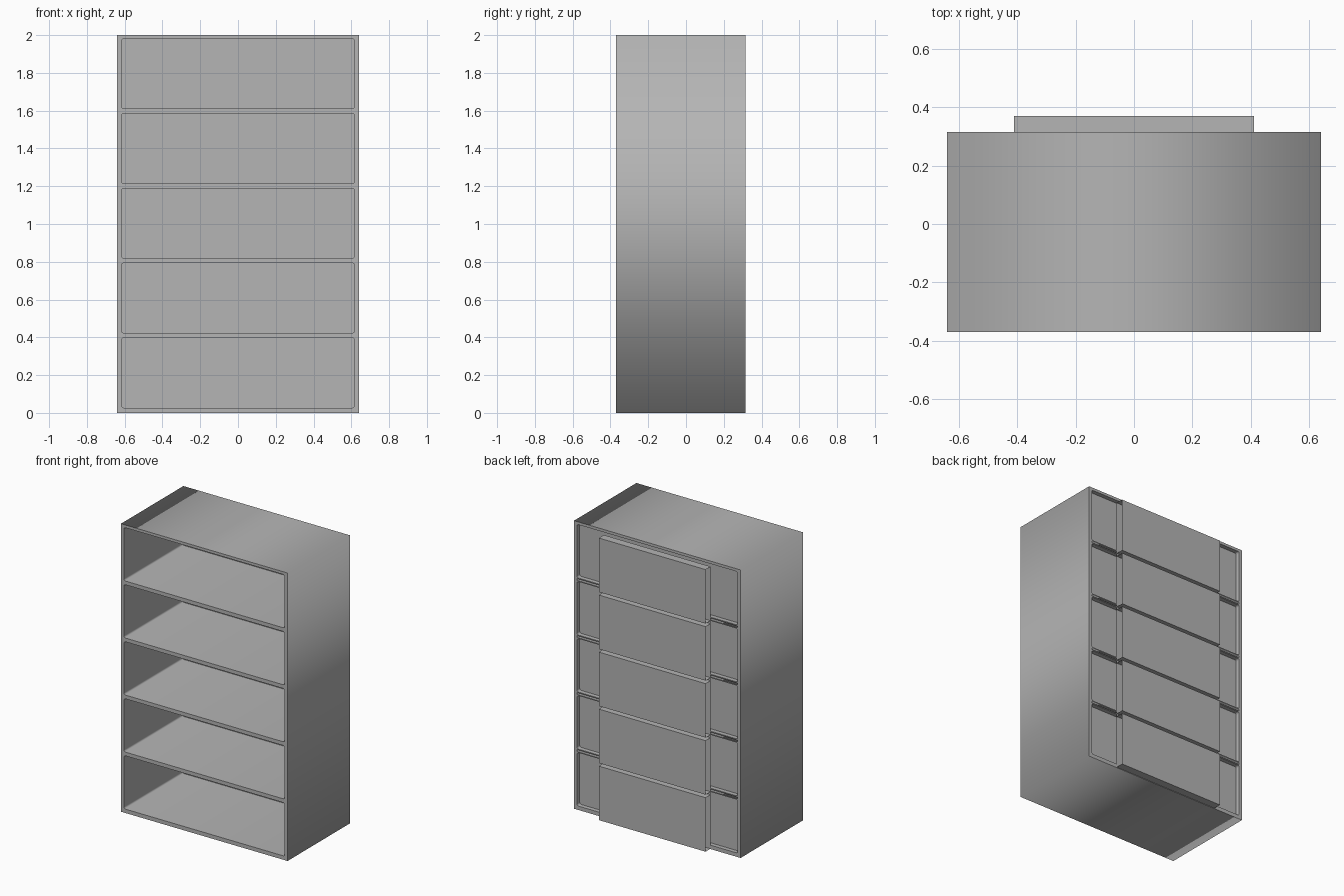
import bpy
import bmesh
from math import sin, cos, pi

cube = bpy.data.objects.get("Cube")
if cube:
    bpy.data.objects.remove(cube, do_unlink=True)

# Main sizes
HALF_W, HEIGHT = 0.64, 2.0
FRONT, REAR, RECESS = -0.37, 0.315, 0.275
BAY_HALF, BAY_H, FIRST, PITCH, BAYS = 0.617, 0.37, 0.027, 0.396, 5
SHEET_HALF, SHEET_OUT = 0.41, 0.37

grey = bpy.data.materials.new("light_grey")
grey.use_nodes = True
colour = (0.46, 0.46, 0.46, 1)
grey.diffuse_color = colour
grey.node_tree.nodes["Principled BSDF"].inputs["Base Color"].default_value = colour


def add_mesh(name, mesh):
    mesh.materials.clear()
    mesh.materials.append(grey)
    obj = bpy.data.objects.new(name, mesh)
    bpy.context.collection.objects.link(obj)
    return obj


def rect(half, z0, z1, r=0.0):
    """Outline of a rectangle in x and z, with rounded corners if r is set."""
    if not r:
        return [(half, z1), (-half, z1), (-half, z0), (half, z0)]
    centres = rect(half - r, z0 + r, z1 - r)
    return [(x + r * cos(a), z + r * sin(a))
            for q, (x, z) in enumerate(centres)
            for a in [(q + s / 4) * pi / 2 for s in range(5)]]


def plate(name, outlines, y0, y1):
    """Fill the outlines (later ones are holes) and extrude from y0 to y1."""
    curve = bpy.data.curves.new(name, "CURVE")
    curve.dimensions = "2D"
    curve.fill_mode = "BOTH"
    curve.extrude = (y1 - y0) / 2
    for points in outlines:
        spline = curve.splines.new("POLY")
        spline.points.add(len(points) - 1)
        for p, (x, z) in zip(spline.points, points):
            p.co = (x, z, 0, 1)
        spline.use_cyclic_u = True
    temp = bpy.data.objects.new(name + "_outline", curve)
    bpy.context.collection.objects.link(temp)
    bpy.context.view_layer.update()
    deps = bpy.context.evaluated_depsgraph_get()
    mesh = bpy.data.meshes.new_from_object(temp.evaluated_get(deps))
    bpy.data.objects.remove(temp, do_unlink=True)
    for v in mesh.vertices:
        x, z, d = v.co
        v.co = (x, (y0 + y1) / 2 - d, z)
    bm = bmesh.new()
    bm.from_mesh(mesh)
    bmesh.ops.remove_doubles(bm, verts=bm.verts, dist=1e-5)
    bmesh.ops.recalc_face_normals(bm, faces=bm.faces)
    bm.to_mesh(mesh)
    bm.free()
    return add_mesh(name, mesh)


def bent_sheet(name, profile):
    """Sweep an open y-z profile across the width of the rear covers."""
    bm = bmesh.new()
    rows = [[bm.verts.new((x, y, z)) for x in (-SHEET_HALF, SHEET_HALF)]
            for y, z in profile]
    for a, b in zip(rows, rows[1:]):
        bm.faces.new((a[0], a[1], b[1], b[0]))
    mesh = bpy.data.meshes.new(name)
    bm.to_mesh(mesh)
    bm.free()
    return add_mesh(name, mesh)


outer = rect(HALF_W, 0, HEIGHT)
floors = [FIRST + PITCH * i for i in range(BAYS)]
bays = [rect(BAY_HALF, z, z + BAY_H, 0.012) for z in floors]

# Grooves in the rear edges of the dividers
grooves = [rect(BAY_HALF, z - 0.019, z - 0.007) for z in floors[1:]]

# Carcass with open bays, and its rear rim
plate("carcass", [outer] + bays, FRONT, RECESS)
plate("rear_rim", [outer] + bays + grooves, RECESS, REAR)

for i, z in enumerate(floors):
    # Recessed back of each bay
    plate(f"bay_back_{i + 1}", [rect(BAY_HALF, z, z + BAY_H)], RECESS, RECESS + 0.01)
    # Folded rear cover, open at both ends
    low, high = z - 0.024, z + 0.351
    bent_sheet(f"rear_cover_{i + 1}",
               [(REAR, low), (SHEET_OUT, low), (SHEET_OUT, high), (REAR, high)])

# Flat sheet behind the covers
bent_sheet("rear_sheet", [(REAR + 0.001, 0.003), (REAR + 0.001, 1.962)])
